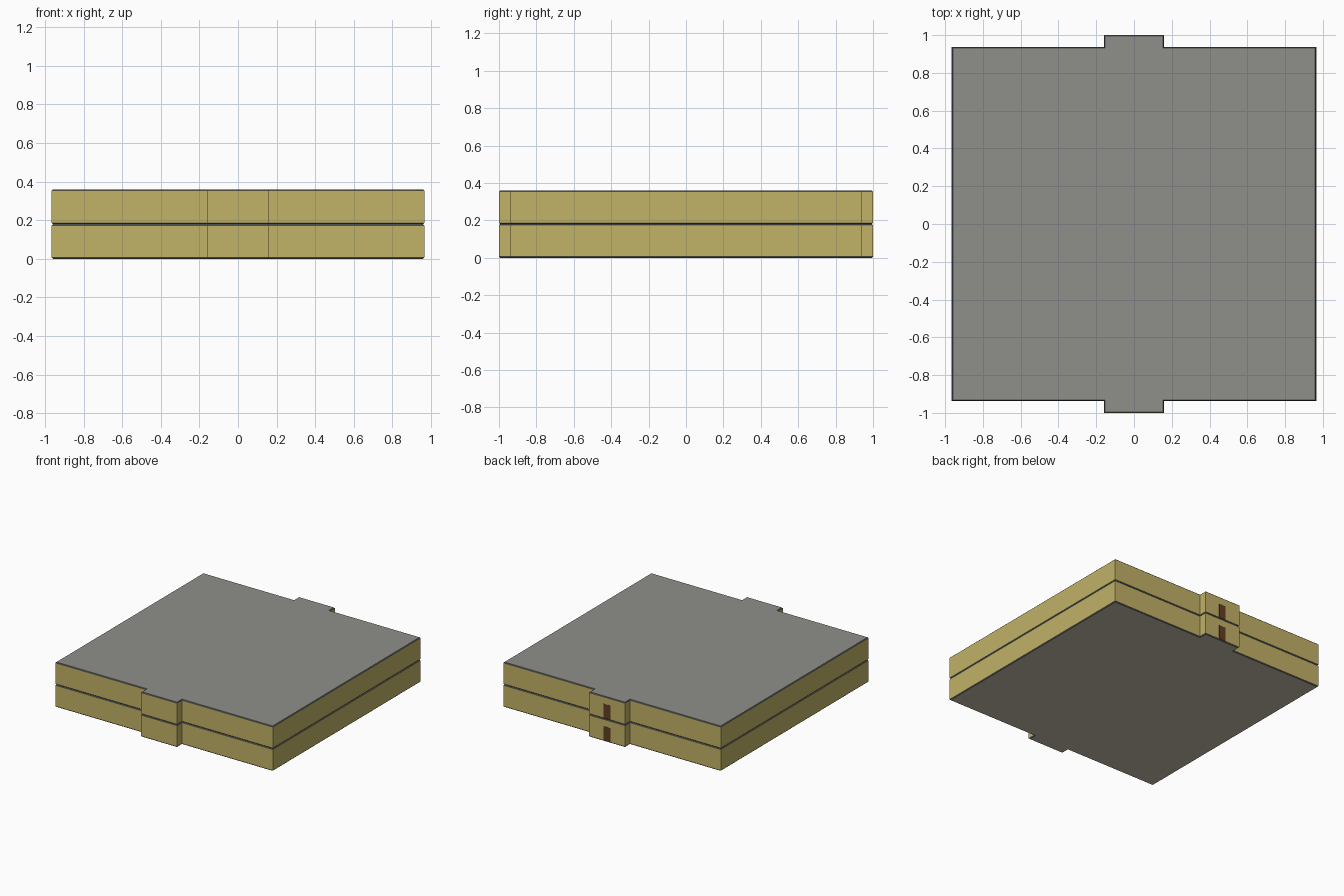
import bpy
import bmesh

if "Cube" in bpy.data.objects:
    bpy.data.objects.remove(bpy.data.objects["Cube"])

BODY_X, BODY_Y = 0.965, 0.937   # half sizes of the main block
TAB_X, TAB_Y = 0.16, 1.0        # half sizes of the porch projections
STOREY = 0.18
SLAB = 0.006


def srgb(r, g, b):
    def lin(c):
        c /= 255
        return c / 12.92 if c <= 0.04045 else ((c + 0.055) / 1.055) ** 2.4
    return (lin(r), lin(g), lin(b), 1.0)


def material(name, colour):
    m = bpy.data.materials.new(name)
    m.diffuse_color = colour
    m.use_nodes = True
    m.node_tree.nodes["Principled BSDF"].inputs["Base Color"].default_value = m.diffuse_color
    return m


WALL = material("ochre wall", srgb(194, 178, 103))
ROOF = material("grey roof", srgb(143, 143, 138))
FLOOR = material("warm grey floor", srgb(196, 189, 172))
TRIM = material("slate trim", srgb(92, 96, 106))
DOOR = material("brown door", srgb(98, 62, 36))


def prism(name, lower, upper, z0, z1, mats):
    """Join two matching outlines; a second material goes on the sides."""
    bm = bmesh.new()
    a = [bm.verts.new((x, y, z0)) for x, y in lower]
    b = [bm.verts.new((x, y, z1)) for x, y in upper]
    bm.faces.new(a)
    bm.faces.new(b)
    for i in range(len(a)):
        j = (i + 1) % len(a)
        side = bm.faces.new((a[i], a[j], b[j], b[i]))
        side.material_index = len(mats) - 1
    bmesh.ops.recalc_face_normals(bm, faces=bm.faces)
    mesh = bpy.data.meshes.new(name)
    bm.to_mesh(mesh)
    bm.free()
    for m in mats:
        mesh.materials.append(m)
    obj = bpy.data.objects.new(name, mesh)
    bpy.context.collection.objects.link(obj)


def plan(inset=0.0):
    """Footprint: a block with a projection in the middle of front and back."""
    bx, by, tx, ty = (v - inset for v in (BODY_X, BODY_Y, TAB_X, TAB_Y))
    by = BODY_Y - inset
    half = [(-bx, -by), (-tx, -by), (-tx, -ty), (tx, -ty), (tx, -by), (bx, -by)]
    return half + [(-x, -y) for x, y in half]


for i, level in enumerate(("lower", "upper")):
    z = i * STOREY
    top = z + STOREY
    # floor slab, walls and roof slab of one storey, slabs with a sloping trim
    prism(level + "_floor", plan(0.006), plan(0.001), z, z + SLAB, [FLOOR, TRIM])
    prism(level + "_walls", plan(), plan(), z + SLAB, top - SLAB, [WALL])
    prism(level + "_roof", plan(0.001), plan(0.006), top - SLAB, top, [ROOF, TRIM])
    # door plate on the back projection
    door = [(-0.03, 0.997), (0.03, 0.997), (0.03, 1.001), (-0.03, 1.001)]
    prism(level + "_door", door, door, z + SLAB, z + 0.12, [DOOR])
